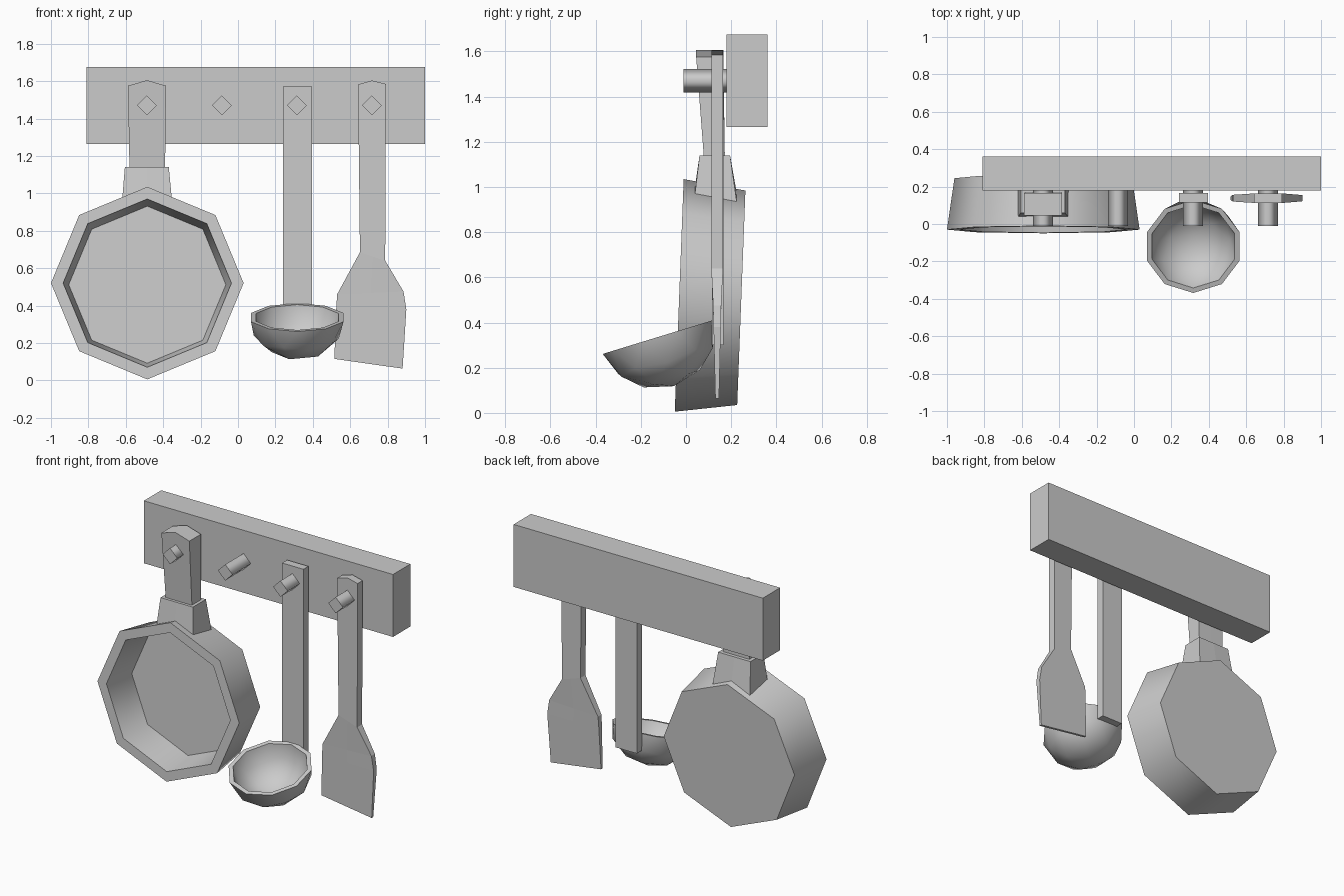
import bpy
import bmesh
import math
from mathutils import Matrix, Vector

old = bpy.data.objects.get("Cube")
if old:
    bpy.data.objects.remove(old, do_unlink=True)

grey = bpy.data.materials.new("plain_grey")
grey.use_nodes = True
GREY = (0.6, 0.6, 0.6, 1)
grey.diffuse_color = GREY
grey.node_tree.nodes["Principled BSDF"].inputs["Base Color"].default_value = GREY


def finish(name, bm):
    mesh = bpy.data.meshes.new(name)
    bm.to_mesh(mesh)
    bm.free()
    mesh.materials.append(grey)
    obj = bpy.data.objects.new(name, mesh)
    bpy.context.collection.objects.link(obj)
    return obj


def skin(name, rings, smooth_spans=()):
    """Join matching rings of points into a capped solid."""
    bm = bmesh.new()
    loops = [[bm.verts.new(p) for p in ring] for ring in rings]
    for span, (a, b) in enumerate(zip(loops, loops[1:])):
        for i in range(len(a)):
            j = (i + 1) % len(a)
            face = bm.faces.new((a[i], a[j], b[j], b[i]))
            face.smooth = span in smooth_spans
    bm.faces.new(loops[0])
    bm.faces.new(loops[-1])
    bmesh.ops.recalc_face_normals(bm, faces=bm.faces)
    return finish(name, bm)


def bar_ring(left, right, front, back, peak=0.0):
    """Flat bar section from two (x, z) sides, with a raised middle."""
    mid = ((left[0] + right[0]) / 2, (left[1] + right[1]) / 2 + peak)
    front_side = [(x, front, z) for x, z in (left, mid, right)]
    back_side = [(x, back, z) for x, z in (right, mid, left)]
    return front_side + back_side


def polygon(sides, radius, depth, matrix):
    """Ring around the local y axis, with one corner pointing up."""
    angles = [math.tau * i / sides for i in range(sides)]
    return [matrix @ Vector((radius * math.sin(a), depth, radius * math.cos(a))) for a in angles]


# Wall board
bm = bmesh.new()
bmesh.ops.create_cube(bm, size=1, matrix=Matrix.Translation((0.095, 0.27, 1.47))
                      @ Matrix.Diagonal((1.81, 0.18, 0.41, 1)))
finish("wall_board", bm)

# Four diamond pegs
for i in range(4):
    place = Matrix.Translation((-0.487 + 0.401 * i, 0, 1.47))
    skin(f"peg_{i + 1}", [polygon(4, 0.053, y, place) for y in (-0.01, 0.19)], (0,))

# Pan: outside wall, rim, inside wall and floor
tilt = Matrix.Translation((-0.485, -0.03, 0.52)) @ Matrix.Rotation(math.radians(-2.2), 4, "X")
pan_profile = [(0.475, 0.275), (0.515, 0), (0.45, 0), (0.42, 0.22)]
skin("pan", [polygon(8, r, d, tilt) for r, d in pan_profile], (0, 2))

# Pan collar and handle
skin("pan_collar", [
    bar_ring((-0.622, 0.93), (-0.35, 0.93), 0.035, 0.225, 0.04),
    bar_ring((-0.605, 1.14), (-0.37, 1.14), 0.06, 0.195),
])
skin("pan_handle", [
    bar_ring((-0.58, 1.12), (-0.39, 1.12), 0.08, 0.172),
    bar_ring((-0.588, 1.575), (-0.385, 1.575), 0.045, 0.165, 0.03),
])

# Ladle bowl: half spheres joined by a flat rim
bm = bmesh.new()
for radius in (0.26, 0.232):
    made = bmesh.ops.create_icosphere(bm, subdivisions=2, radius=radius)["verts"]
    inner = radius < 0.25
    if inner:
        bmesh.ops.reverse_faces(bm, faces=list({f for v in made for f in v.link_faces}))
bmesh.ops.delete(bm, geom=[v for v in bm.verts if v.co.z > 0.01], context="VERTS")
for face in bm.faces:
    face.smooth = True
rim = [e for e in bm.edges if e.is_boundary]
for face in bmesh.ops.bridge_loops(bm, edges=rim)["faces"]:
    face.smooth = False
bmesh.ops.recalc_face_normals(bm, faces=bm.faces)
bmesh.ops.transform(bm, verts=bm.verts, matrix=Matrix.Translation((0.317, -0.12, 0.337))
                    @ Matrix.Rotation(math.radians(17), 4, "X")
                    @ Matrix.Diagonal((1, 1, 0.88, 1)))
finish("ladle_bowl", bm)

# Ladle handle
skin("ladle_handle", [
    bar_ring((0.24, z), (0.395, z), 0.115, 0.167) for z in (0.3, 1.572)
])

# Spatula: thin slanted blade, shoulders, neck and peaked top
middle = 0.138
spatula_rows = [
    ((0.515, 0.115), (0.88, 0.063), 0.008, 0),
    ((0.525, 0.38), (0.9, 0.38), 0.016, 0),
    ((0.53, 0.46), (0.885, 0.475), 0.018, 0),
    ((0.652, 0.685), (0.787, 0.64), 0.026, 0),
    ((0.642, 1.582), (0.79, 1.585), 0.026, 0.02),
]
skin("spatula", [
    bar_ring(left, right, middle - half, middle + half, peak)
    for left, right, half, peak in spatula_rows
])
